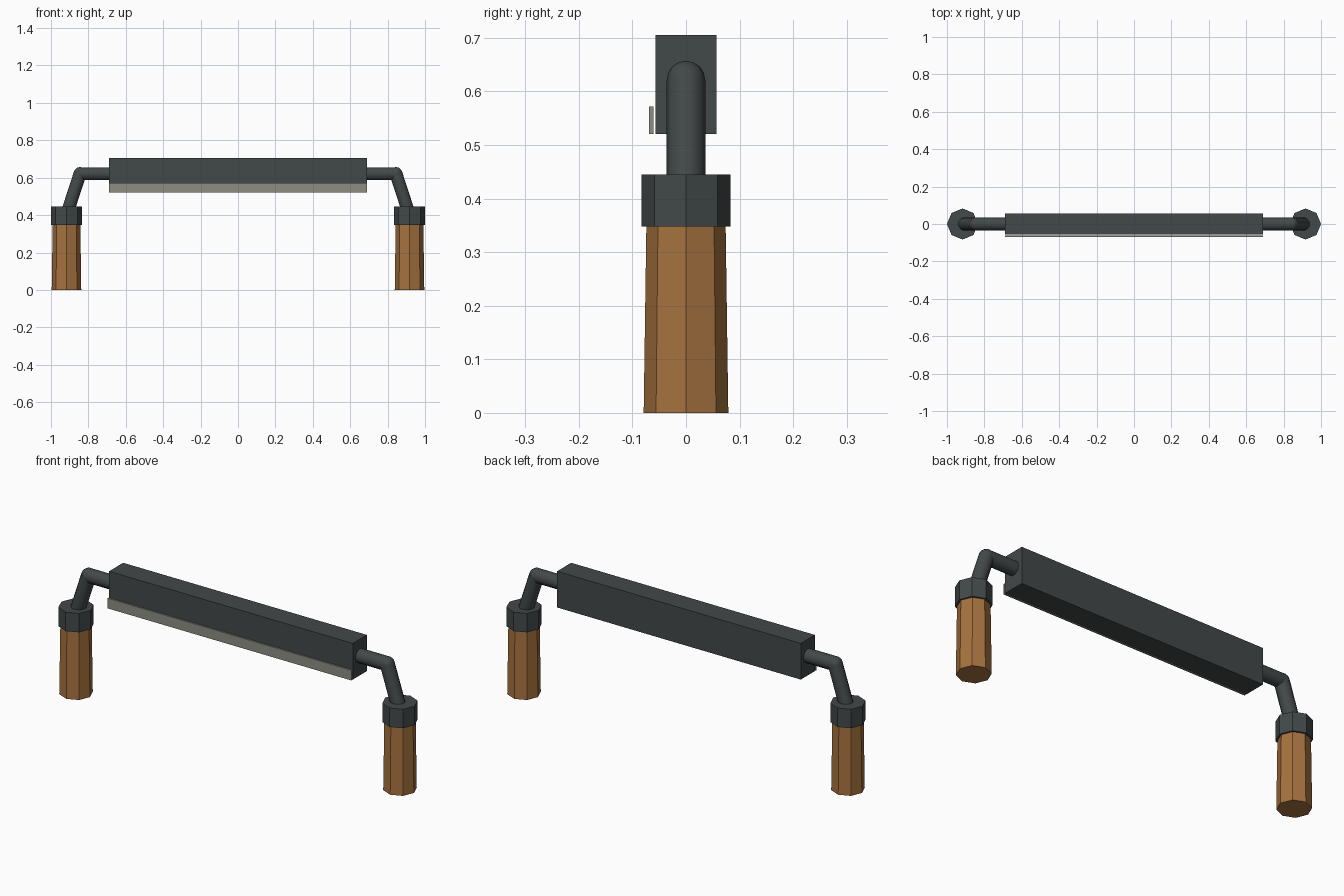
import bpy, math
from mathutils import Vector

if "Cube" in bpy.data.objects:
    bpy.data.objects.remove(bpy.data.objects["Cube"])


def material(name, rgb):
    m = bpy.data.materials.new(name)
    m.diffuse_color = (*rgb, 1)
    m.use_nodes = True
    m.node_tree.nodes["Principled BSDF"].inputs["Base Color"].default_value = m.diffuse_color
    return m


IRON = material("dark_iron", (0.055, 0.065, 0.065))
STEEL = material("grey_steel", (0.27, 0.27, 0.235))
WOOD = material("brown_wood", (0.38, 0.17, 0.05))


def finish(name, mat):
    ob = bpy.context.object
    ob.name = name
    ob.data.materials.append(mat)
    return ob


def box(name, lo, hi, mat):
    lo, hi = Vector(lo), Vector(hi)
    bpy.ops.mesh.primitive_cube_add(size=1, location=(lo + hi) / 2)
    ob = finish(name, mat)
    ob.scale = hi - lo
    bpy.ops.object.transform_apply(location=False, rotation=False)


def post(name, x, z0, z1, r0, r1, mat):
    # eight-sided upright with its corners on the axes
    bpy.ops.mesh.primitive_cone_add(vertices=8, radius1=r0, radius2=r1, depth=z1 - z0,
                                    location=(x, 0, (z0 + z1) / 2))
    finish(name, mat)


def rod(name, a, b, r):
    a, b = Vector(a), Vector(b)
    bpy.ops.mesh.primitive_cylinder_add(vertices=10, radius=r, depth=(b - a).length,
                                        location=(a + b) / 2)
    ob = finish(name, IRON)
    # tilt about y only, after turning a corner towards the y axis
    d = b - a
    ob.rotation_euler = (0, math.atan2(d.x, d.z), 0)
    bpy.ops.object.shade_smooth_by_angle(angle=math.radians(40))


# blade body and the thin cutting strip in front of it
box("blade_body", (-0.69, -0.057, 0.52), (0.69, 0.057, 0.705), IRON)
box("cutting_strip", (-0.69, -0.069, 0.52), (0.69, -0.061, 0.572), STEEL)

R = 0.036
for side, s in (("left", -1), ("right", 1)):
    x = 0.917 * s
    elbow = (0.845 * s, 0, 0.621)
    # bent arm
    rod(side + "_arm", (0.66 * s, 0, 0.621), elbow, R)
    rod(side + "_tang", elbow, (x, 0, 0.40), R)
    bpy.ops.mesh.primitive_uv_sphere_add(segments=10, ring_count=8, radius=R, location=elbow)
    finish(side + "_elbow", IRON)
    bpy.ops.object.shade_smooth_by_angle(angle=math.radians(40))
    # collar and tapered grip
    post(side + "_collar", x, 0.348, 0.445, 0.083, 0.083, IRON)
    post(side + "_grip", x, 0, 0.348, 0.079, 0.074, WOOD)
